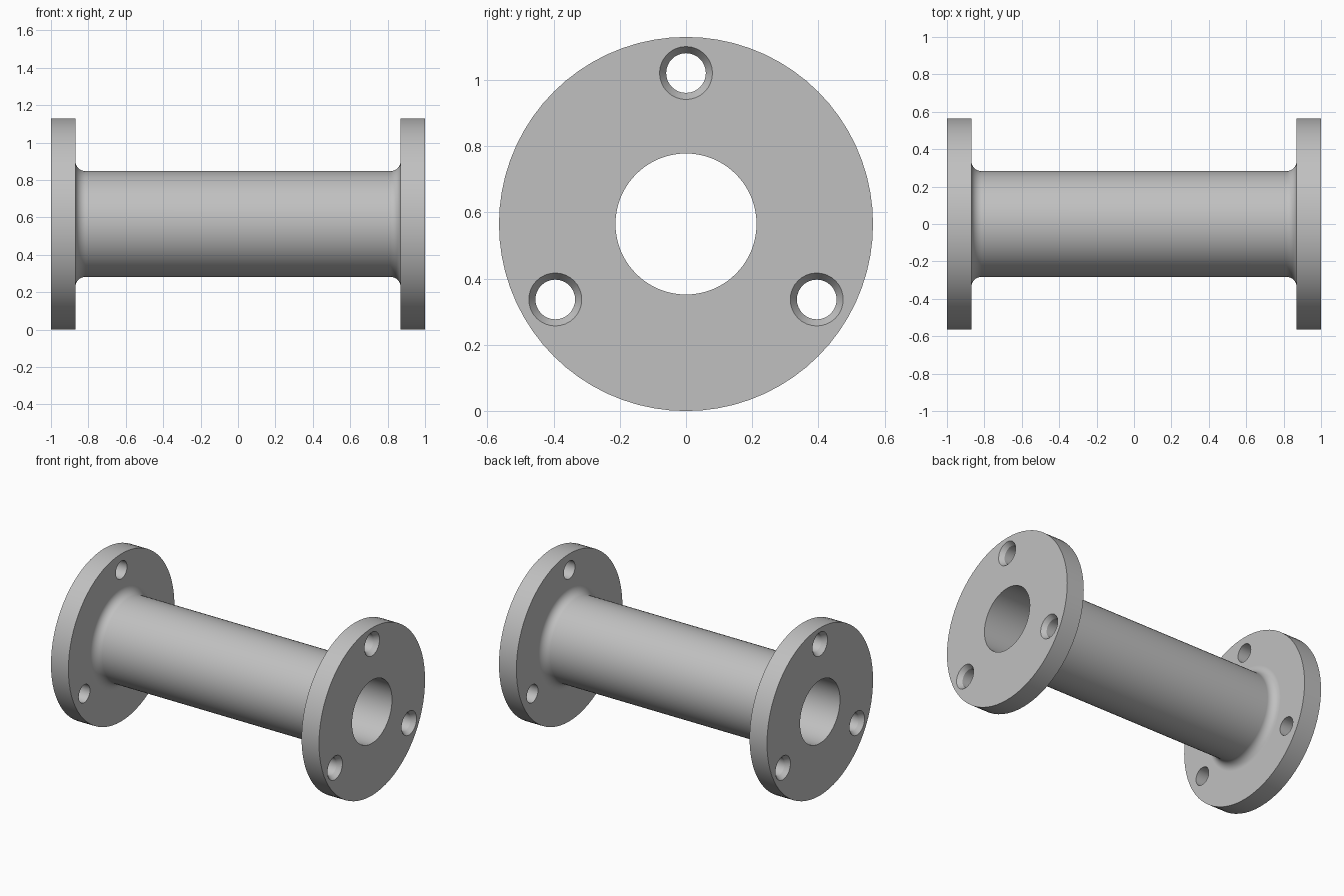
import bpy, bmesh, math
from mathutils import Vector

cube = bpy.data.objects.get("Cube")
if cube:
    bpy.data.objects.remove(cube, do_unlink=True)

AXIS_Z = 0.565                      # height of the spool's centre line
FLANGE_R, TUBE_R, BORE_R = 0.565, 0.283, 0.213
END_X, FLANGE_X, FILLET = 1.0, 0.87, 0.055
BOLT_R, HOLE_R, SINK_R, SINK_DEPTH = 0.456, 0.06, 0.08, 0.03


def lathe(bm, half, centre, steps, closed):
    """Spin a half profile of (x, radius), mirrored in x, about an x-directed axis."""
    points = half + [(-x, r) for x, r in reversed(half)]
    verts = [bm.verts.new(Vector((x, 0, r)) + centre) for x, r in points]
    pairs = list(zip(verts, verts[1:]))
    if closed:
        pairs.append((verts[-1], verts[0]))
    edges = [bm.edges.new(p) for p in pairs]
    bmesh.ops.spin(bm, geom=verts + edges, cent=centre, axis=(1, 0, 0),
                   angle=math.tau, steps=steps, use_duplicate=False)
    bmesh.ops.remove_doubles(bm, verts=bm.verts, dist=1e-5)


def make_object(name, bm):
    bmesh.ops.recalc_face_normals(bm, faces=bm.faces)
    mesh = bpy.data.meshes.new(name)
    bm.to_mesh(mesh)
    bm.free()
    obj = bpy.data.objects.new(name, mesh)
    bpy.context.collection.objects.link(obj)
    return obj


# Plain grey metal
grey = bpy.data.materials.new("light_grey")
grey.use_nodes = True
colour = (0.53, 0.53, 0.53, 1)
grey.diffuse_color = colour
grey.node_tree.nodes["Principled BSDF"].inputs["Base Color"].default_value = colour

# Flanged tube with a through bore and filleted shoulders
profile = [(END_X, BORE_R), (END_X, FLANGE_R), (FLANGE_X, FLANGE_R)]
for i in range(9):
    a = math.pi / 2 * i / 8
    profile.append((FLANGE_X - FILLET * (1 - math.cos(a)),
                    TUBE_R + FILLET * (1 - math.sin(a))))
bm = bmesh.new()
lathe(bm, profile, Vector((0, 0, AXIS_Z)), 72, True)
spool = make_object("flanged_tube", bm)
spool.data.materials.append(grey)

# Countersunk bolt holes, each cutter passing through both flanges
over = 0.02
flare = SINK_R + over * (SINK_R - HOLE_R) / SINK_DEPTH
cutter_profile = [(END_X + over, 0), (END_X + over, flare),
                  (END_X - SINK_DEPTH, HOLE_R)]
bm = bmesh.new()
for k in range(3):
    a = math.pi / 2 + k * math.tau / 3
    centre = Vector((0, BOLT_R * math.cos(a), AXIS_Z + BOLT_R * math.sin(a)))
    lathe(bm, cutter_profile, centre, 32, False)
cutter = make_object("bolt_hole_cutter", bm)
cutter.hide_render = True

bpy.ops.object.select_all(action='DESELECT')
spool.select_set(True)
bpy.context.view_layer.objects.active = spool
cut = spool.modifiers.new("bolt_holes", 'BOOLEAN')
cut.operation = 'DIFFERENCE'
cut.solver = 'EXACT'
cut.object = cutter
bpy.ops.object.modifier_apply(modifier=cut.name)
bpy.data.objects.remove(cutter, do_unlink=True)

# Smooth curved walls, crisp rims
bpy.ops.object.shade_smooth_by_angle(angle=math.radians(15))
weighted = spool.modifiers.new("flat_flange_faces", 'WEIGHTED_NORMAL')
weighted.keep_sharp = True
